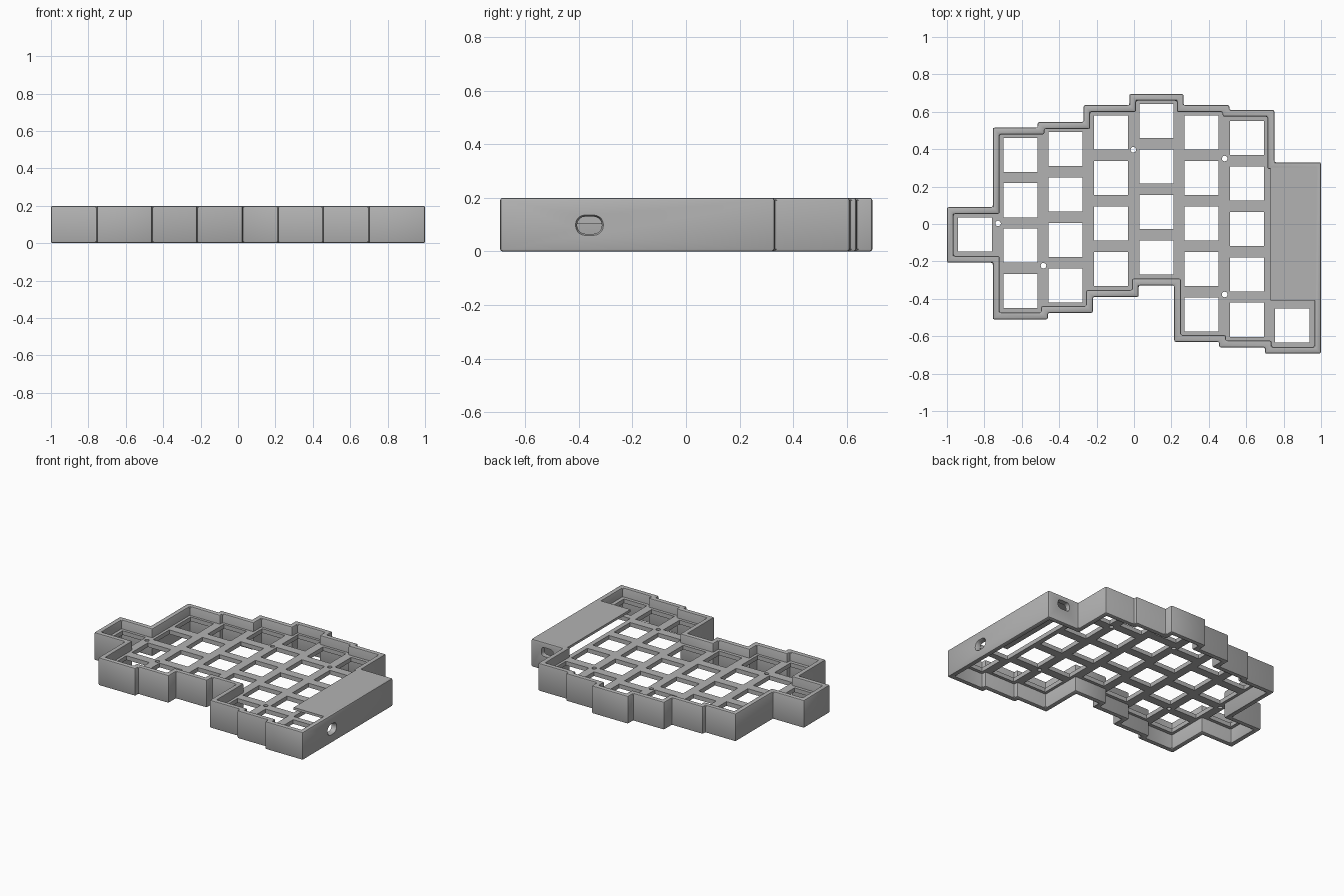
import bpy, bmesh, math

cube = bpy.data.objects.get("Cube")
if cube:
    bpy.data.objects.remove(cube, do_unlink=True)

grey = bpy.data.materials.new("plain grey")
grey.use_nodes = True
grey.diffuse_color = (0.45, 0.45, 0.45, 1)
grey.node_tree.nodes["Principled BSDF"].inputs["Base Color"].default_value = (0.45, 0.45, 0.45, 1)

H, WALL = 0.2, 0.036
PITCH, HOLE = 0.243, 0.182

# Stepped case outline, clockwise from the left tab
OUTLINE = [(-1, .09), (-.755, .09), (-.755, .515), (-.515, .515), (-.515, .545),
           (-.27, .545), (-.27, .635), (-.025, .635), (-.025, .695), (.265, .695),
           (.265, .635), (.51, .635), (.51, .61), (.75, .61), (.75, .33), (1, .33),
           (1, -.693), (.7, -.693), (.7, -.66), (.455, -.66), (.455, -.63),
           (.215, -.63), (.215, -.328), (.025, -.328), (.025, -.39), (-.22, -.39),
           (-.22, -.475), (-.46, -.475), (-.46, -.51), (-.755, -.51),
           (-.755, -.207), (-1, -.207)]


def inset(points, d):
    """Move a clockwise right-angled outline inward by d."""
    result = []
    for i, (x, y) in enumerate(points):
        px, py = points[i - 1]
        nx, ny = points[(i + 1) % len(points)]
        for ax, ay in ((x - px, y - py), (nx - x, ny - y)):
            if abs(ax) > abs(ay):
                y_new = y - math.copysign(d, ax)
            else:
                x_new = x + math.copysign(d, ay)
        result.append((x_new, y_new))
    return result


def finish(name, bm):
    bmesh.ops.recalc_face_normals(bm, faces=bm.faces)
    mesh = bpy.data.meshes.new(name)
    bm.to_mesh(mesh)
    bm.free()
    mesh.materials.append(grey)
    ob = bpy.data.objects.new(name, mesh)
    bpy.context.collection.objects.link(ob)
    return ob


def loft(bm, rings, capped=True):
    """Bridge rings of equal length; either cap the ends or close the loop."""
    loops = [[bm.verts.new(p) for p in ring] for ring in rings]
    n = len(loops[0])
    if capped:
        bm.faces.new(loops[0])
        bm.faces.new(loops[-1])
    pairs = list(zip(loops, loops[1:])) + ([] if capped else [(loops[-1], loops[0])])
    for a, b in pairs:
        for i in range(n):
            j = (i + 1) % n
            bm.faces.new((a[i], a[j], b[j], b[i]))


def at_height(points, z):
    return [(x, y, z) for x, y in points]


def prism(bm, points, z0, z1):
    loft(bm, [at_height(points, z0), at_height(points, z1)])


def rect(x0, x1, y0, y1):
    return [(x0, y0), (x1, y0), (x1, y1), (x0, y1)]


def rounded_slot(w, h, r, steps=5):
    pts = []
    for k, (sx, sy) in enumerate(((1, 1), (-1, 1), (-1, -1), (1, -1))):
        for s in range(steps + 1):
            a = math.pi / 2 * (k + s / steps)
            pts.append((sx * (w / 2 - r) + r * math.cos(a), sy * (h / 2 - r) + r * math.sin(a)))
    return pts


def apply(ob, kind, **settings):
    mod = ob.modifiers.new(kind.title(), kind)
    for key, value in settings.items():
        setattr(mod, key, value)
    bpy.ops.object.select_all(action='DESELECT')
    bpy.context.view_layer.objects.active = ob
    ob.select_set(True)
    bpy.ops.object.modifier_apply(modifier=mod.name)


def cut(ob, cutter):
    cutter.hide_render = True
    apply(ob, 'BOOLEAN', operation='DIFFERENCE', solver='EXACT', object=cutter)
    bpy.data.objects.remove(cutter, do_unlink=True)


# Outer wall, softened on every edge
bm = bmesh.new()
inner = inset(OUTLINE, WALL)
loft(bm, [at_height(OUTLINE, 0), at_height(OUTLINE, H), at_height(inner, H), at_height(inner, 0)], capped=False)
wall = finish("case_wall", bm)
apply(wall, 'BEVEL', width=0.009, segments=2, limit_method='ANGLE', angle_limit=math.radians(40))

# Ports: flared side port and plain rear port
bm = bmesh.new()
rings = []
for x, grow in ((.9, 0), (.988, 0), (1.0, .012), (1.05, .012)):
    rings.append([(x, -.36 + u, .098 + v) for u, v in rounded_slot(.092 + grow, .064 + grow, .03 + grow / 2)])
loft(bm, rings)
loft(bm, [[(.872 + u, y, .132 + v) for u, v in rounded_slot(.095, .064, .022)] for y in (.25, .4)])
cut(wall, finish("port_cutter", bm))

# Key plate, stopping short of the covered bay
bay = {(.75, .33): (.75, -.39), (1, .33): (1, -.39)}
bm = bmesh.new()
prism(bm, inset([bay.get(p, p) for p in OUTLINE], .02), .105, .135)
plate = finish("key_plate", bm)

# Key openings: column centre x, top row centre y, number of rows
COLUMNS = [(-.85, -.057, 1), (-.608, .37, 4), (-.366, .4, 4), (-.123, .489, 4),
           (.12, .55, 4), (.362, .489, 5), (.605, .46, 5), (.846, -.543, 1)]
bm = bmesh.new()
for x, top, rows in COLUMNS:
    for r in range(rows):
        y = top - r * PITCH
        prism(bm, rect(x - HOLE / 2, x + HOLE / 2, y - HOLE / 2, y + HOLE / 2), .05, .18)
# Screw holes
for x, y in ((-.003, .397), (.485, .35), (-.727, .003), (-.484, -.223), (.485, -.377)):
    ring = [(x + .015 * math.cos(a * math.pi / 8), y + .015 * math.sin(a * math.pi / 8)) for a in range(16)]
    prism(bm, ring, .05, .18)
cut(plate, finish("key_cutter", bm))

# Flat lid over the bay
bm = bmesh.new()
prism(bm, rect(.73, .988, -.41, .318), .183, H)
finish("bay_cover", bm)

# Smooth rounded edges, keep the corners crisp
bpy.ops.object.select_all(action='DESELECT')
wall.select_set(True)
bpy.context.view_layer.objects.active = wall
bpy.ops.object.shade_smooth_by_angle(angle=math.radians(30))
